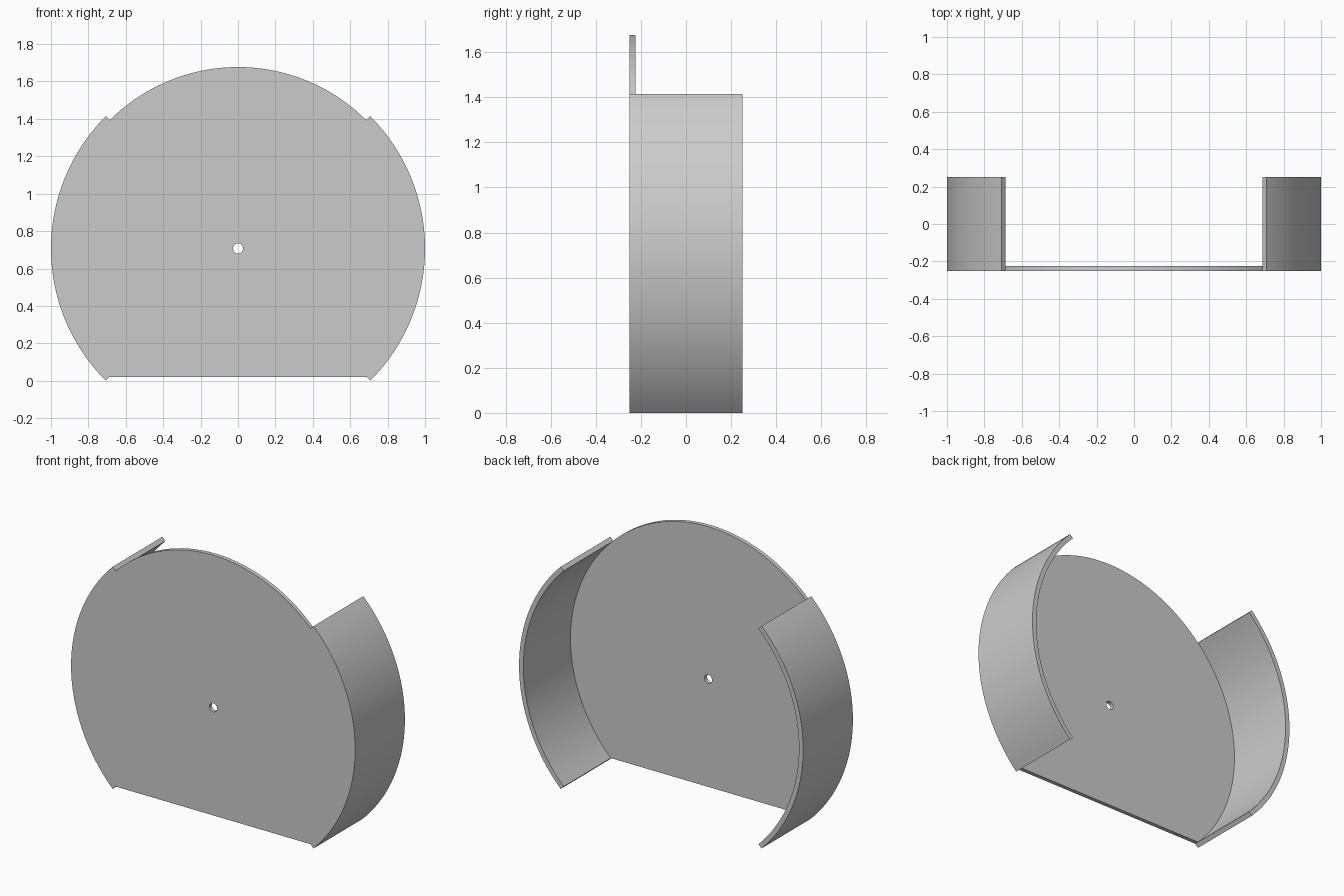
import bpy
import bmesh
import math
from mathutils import Vector

cube = bpy.data.objects.get("Cube")
if cube:
    bpy.data.objects.remove(cube, do_unlink=True)

OUTER, INNER, HOLE = 1.0, 0.97, 0.027
DEPTH, PLATE = 0.5, 0.026
SEGMENTS = 128
CHORD = INNER * math.sin(math.pi / 4)
CENTRE_Z = OUTER * math.sin(math.pi / 4)

grey = bpy.data.materials.new("plain_grey")
grey.use_nodes = True
grey.diffuse_color = (0.6, 0.6, 0.6, 1)
grey.node_tree.nodes["Principled BSDF"].inputs["Base Color"].default_value = (0.6, 0.6, 0.6, 1)

bm = bmesh.new()


def ring(radius):
    """Closed ring of points on the front plane; radius depends on angle."""
    points = []
    for i in range(SEGMENTS):
        a = math.tau * i / SEGMENTS
        r = radius(a)
        points.append(bm.verts.new((r * math.cos(a), -DEPTH / 2, CENTRE_Z + r * math.sin(a))))
    return points


def plate_radius(a):
    """Round plate cut flat along the bottom."""
    s = math.sin(a)
    return CHORD / -s if s < -math.sin(math.pi / 4) else INNER


def extrude_back(faces, distance):
    result = bmesh.ops.extrude_face_region(bm, geom=faces)["geom"]
    moved = [g for g in result if isinstance(g, bmesh.types.BMVert)]
    bmesh.ops.translate(bm, verts=moved, vec=Vector((0, distance, 0)))
    return [g for g in result if isinstance(g, bmesh.types.BMFace)]


# Flat plate with centre hole, plus the two side arcs around it
hole = ring(lambda a: HOLE)
rim = ring(plate_radius)
edge = ring(lambda a: OUTER)
for i in range(SEGMENTS):
    j = (i + 1) % SEGMENTS
    bm.faces.new((hole[i], rim[i], rim[j], hole[j]))
    middle = math.tau * (i + 0.5) / SEGMENTS
    if abs(math.cos(middle)) > math.sin(math.pi / 4):
        bm.faces.new((rim[i], edge[i], edge[j], rim[j]))
bmesh.ops.delete(bm, geom=[v for v in bm.verts if not v.link_faces], context="VERTS")

# Thicken everything, then carry the side arcs back as curved walls
back = extrude_back(bm.faces[:], PLATE)
centre = Vector((0, -DEPTH / 2 + PLATE, CENTRE_Z))
walls = [f for f in back
         if all((v.co - centre).length > INNER - 0.001 for v in f.verts)]
extrude_back(walls, DEPTH - PLATE)
bmesh.ops.recalc_face_normals(bm, faces=bm.faces[:])

mesh = bpy.data.meshes.new("plate_with_side_walls")
bm.to_mesh(mesh)
bm.free()
mesh.materials.append(grey)
cover = bpy.data.objects.new("plate_with_side_walls", mesh)
bpy.context.collection.objects.link(cover)

# Smooth curves, crisp corners
bpy.ops.object.select_all(action="DESELECT")
cover.select_set(True)
bpy.context.view_layer.objects.active = cover
bpy.ops.object.shade_smooth_by_angle(angle=math.radians(30))
